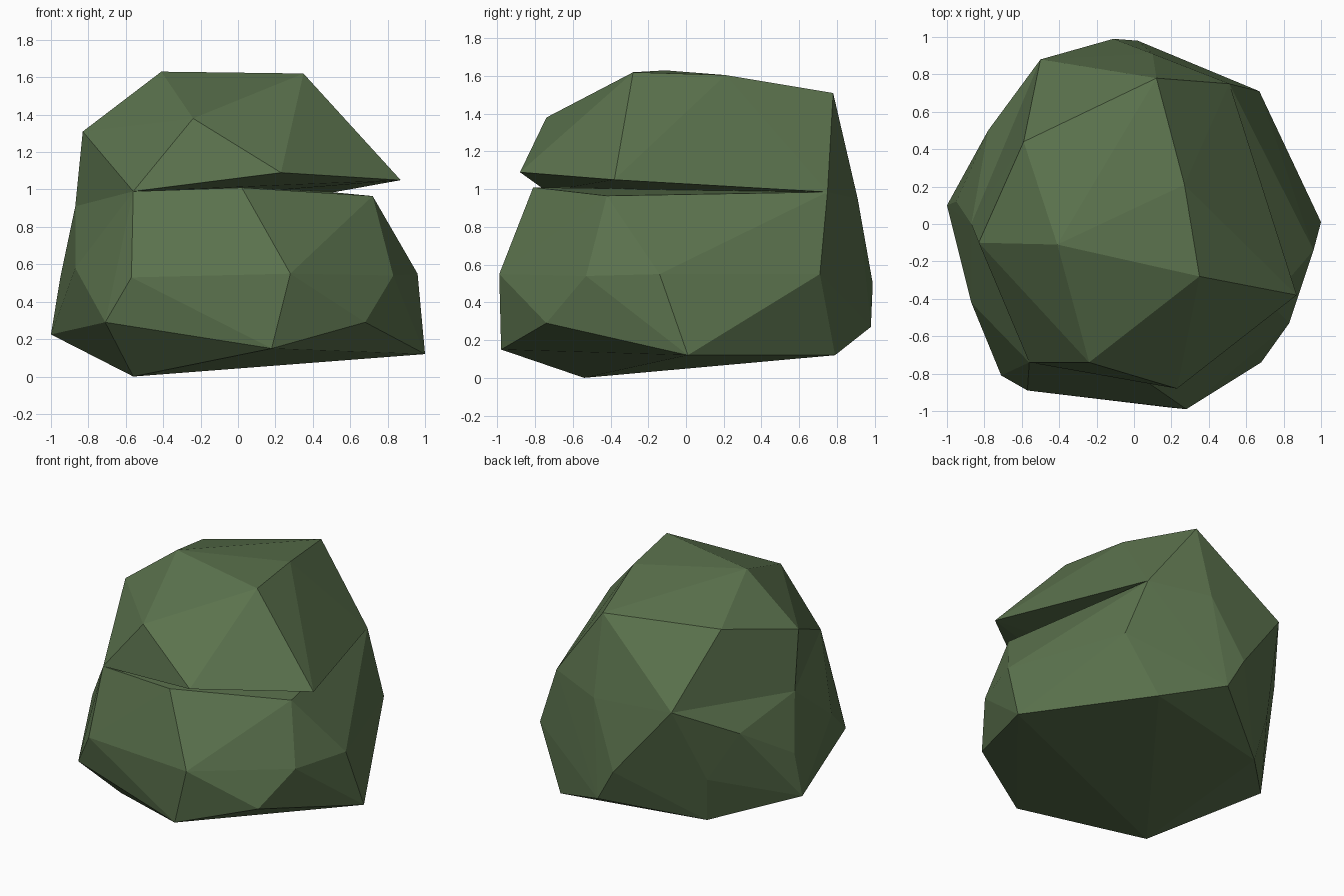
import bpy, bmesh

if "Cube" in bpy.data.objects:
    bpy.data.objects.remove(bpy.data.objects["Cube"])

# Corners of the crack line, shared by the upper and lower masses
SEAM = [(-.56, -.74, .99), (.51, .75, .985), (.10, .91, .95),
        (-.50, .88, .99), (-.87, 0, .91)]

# Overhanging cap
UPPER = [(-.41, -.11, 1.63), (.35, -.28, 1.62), (.27, .21, 1.605), (.12, .78, 1.51),
         (-.59, .44, 1.45), (-.83, -.10, 1.31), (-.24, -.74, 1.38),
         (.23, -.88, 1.09), (.87, -.38, 1.05)]

# Base: ledge, belly, then foot
LOWER = [(.02, -.81, 1.01), (.72, -.42, .965), (-.78, .50, .77),
         (-.57, -.89, .53), (.28, -.99, .55), (.83, -.53, .54), (.96, -.14, .55),
         (.67, .71, .55), (-.11, .99, .50), (-.61, .63, .44), (-.95, .12, .53),
         (-.87, -.42, .58), (-.71, -.81, .29), (.18, -.98, .15), (.68, -.74, .29),
         (1, .01, .12), (.45, .79, .12), (.02, .98, .27), (-.56, .56, .11),
         (-1, .10, .225), (-.56, -.54, 0)]

stone = bpy.data.materials.new("moss green stone")
stone.diffuse_color = (.105, .17, .075, 1)
stone.use_nodes = True
stone.node_tree.nodes["Principled BSDF"].inputs["Base Color"].default_value = stone.diffuse_color


def faceted(name, points):
    """Flat-faced convex chunk of stone around the given corners."""
    bm = bmesh.new()
    for p in points:
        bm.verts.new(p)
    bmesh.ops.convex_hull(bm, input=bm.verts[:])
    bmesh.ops.delete(bm, geom=[v for v in bm.verts if not v.link_faces], context='VERTS')
    bmesh.ops.recalc_face_normals(bm, faces=bm.faces[:])
    mesh = bpy.data.meshes.new(name)
    bm.to_mesh(mesh)
    bm.free()
    mesh.materials.append(stone)
    obj = bpy.data.objects.new(name, mesh)
    bpy.context.collection.objects.link(obj)
    return obj


faceted("boulder_base", SEAM + LOWER)
faceted("boulder_cap", SEAM + UPPER)
